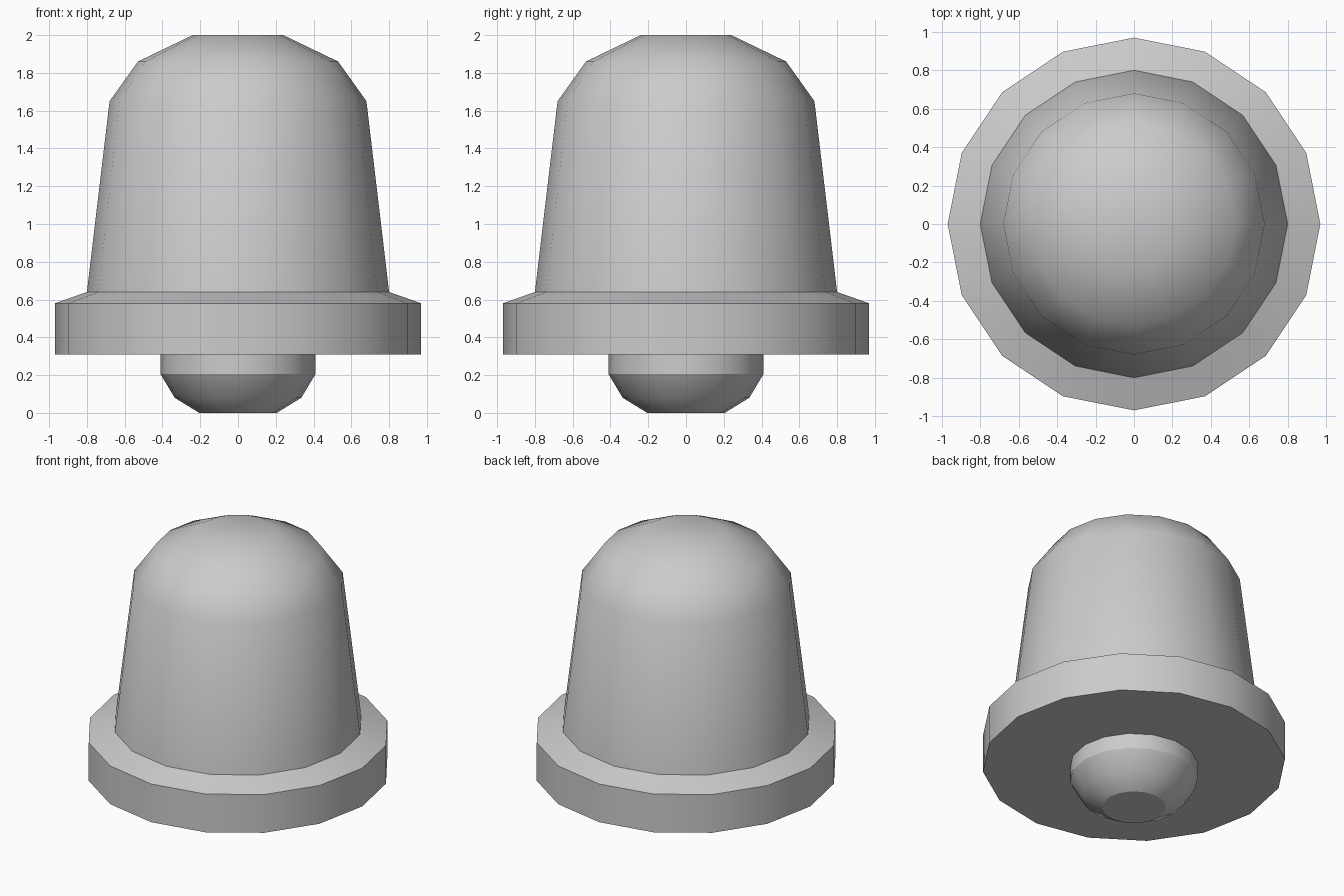
import bpy, bmesh, math

if "Cube" in bpy.data.objects:
    bpy.data.objects.remove(bpy.data.objects["Cube"])

SIDES = 16


def lathe(name, profile):
    """Closed solid of revolution about z from (radius, height) pairs, bottom to top."""
    bm = bmesh.new()
    rings = []
    for r, z in profile:
        rings.append([bm.verts.new((r * math.cos(2 * math.pi * i / SIDES),
                                    r * math.sin(2 * math.pi * i / SIDES), z))
                      for i in range(SIDES)])
    for low, high in zip(rings, rings[1:]):
        for i in range(SIDES):
            j = (i + 1) % SIDES
            bm.faces.new((low[i], low[j], high[j], high[i]))
    bm.faces.new(rings[0][::-1])
    bm.faces.new(rings[-1])
    mesh = bpy.data.meshes.new(name)
    bm.to_mesh(mesh)
    bm.free()
    obj = bpy.data.objects.new(name, mesh)
    bpy.context.collection.objects.link(obj)
    bpy.ops.object.select_all(action='DESELECT')
    obj.select_set(True)
    bpy.context.view_layer.objects.active = obj
    bpy.ops.object.shade_smooth_by_angle(angle=math.radians(30))
    return obj


# Domed, tapered body with wide flange
lathe("domed_body", [(0.97, 0.31), (0.97, 0.58), (0.80, 0.64),
                     (0.68, 1.65), (0.53, 1.86), (0.24, 2.0)])

# Rounded knob hanging under the flange
lathe("bottom_knob", [(0.205, 0.0), (0.335, 0.08), (0.41, 0.205), (0.41, 0.31)])
